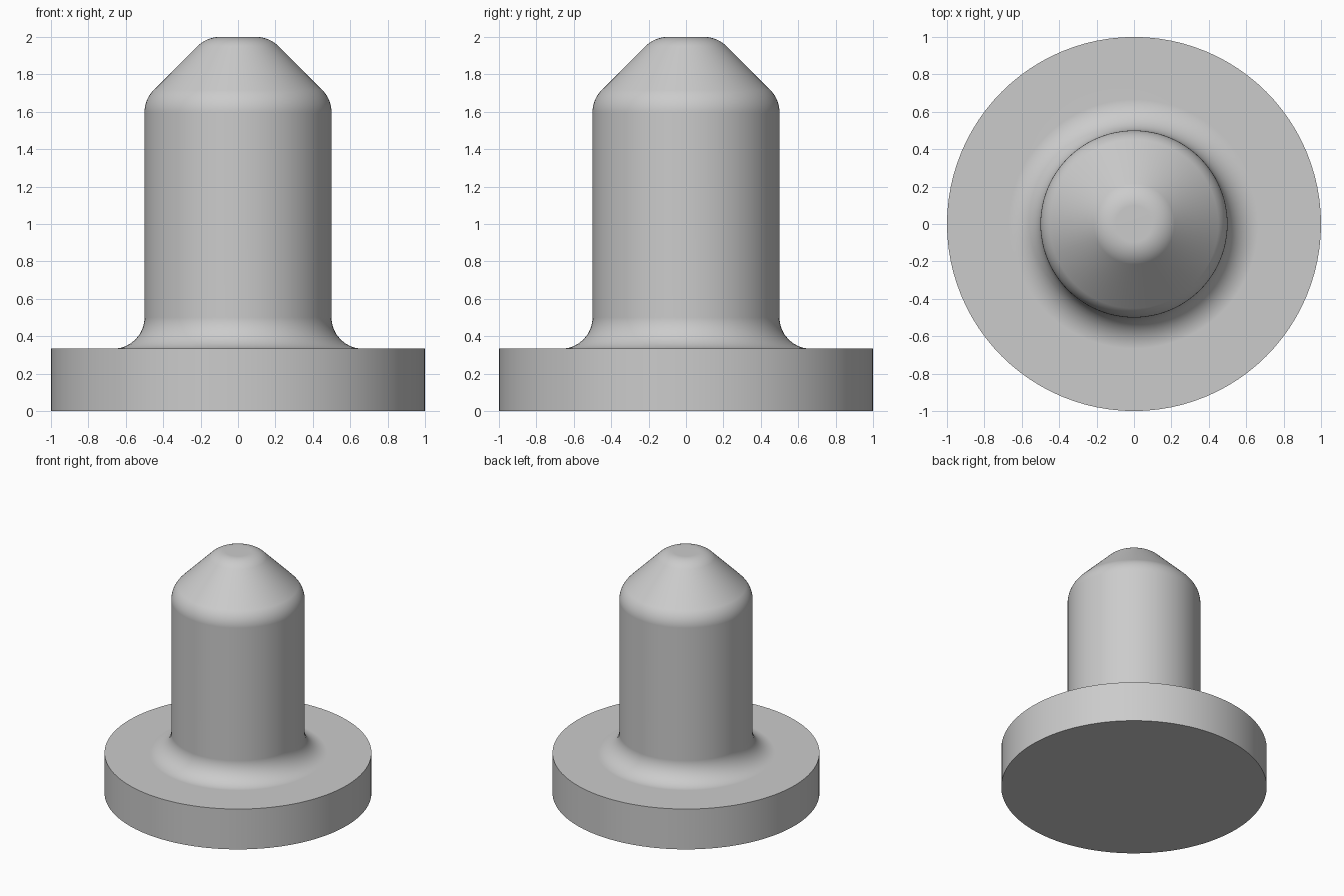
import bpy, bmesh, math
from mathutils import Vector

cube = bpy.data.objects.get("Cube")
if cube:
    bpy.data.objects.remove(cube, do_unlink=True)

SEGMENTS = 96
FILLET = 1 / 6


def rounded(before, corner, after, radius, steps=10):
    """Points of an arc that rounds off a profile corner."""
    corner = Vector(corner)
    a = (Vector(before) - corner).normalized()
    b = (Vector(after) - corner).normalized()
    half = math.acos(a.dot(b)) / 2
    centre = corner + (a + b).normalized() * radius / math.sin(half)
    start = corner + a * radius / math.tan(half) - centre
    end = corner + b * radius / math.tan(half) - centre
    return [centre + start.lerp(end, i / steps).normalized() * radius
            for i in range(steps + 1)]


# Material
grey = bpy.data.materials.new("plain grey")
grey.use_nodes = True
colour = (0.6, 0.6, 0.6, 1)
grey.diffuse_color = colour
grey.node_tree.nodes["Principled BSDF"].inputs["Base Color"].default_value = colour

# Profile corners as (radius, height), from the bottom centre to the top centre
corners = [(0, 0), (1, 0), (1, 1 / 3), (0.5, 1 / 3), (0.5, 5 / 3), (1 / 6, 2), (0, 2)]
profile = []
for i, corner in enumerate(corners):
    if 3 <= i <= 5:
        profile += rounded(corners[i - 1], corner, corners[i + 1], FILLET)
    else:
        profile.append(Vector(corner))

# Flanged pin: the profile turned about the vertical axis
bm = bmesh.new()
verts = [bm.verts.new((p.x, 0, p.y)) for p in profile]
edges = [bm.edges.new(pair) for pair in zip(verts, verts[1:])]
bmesh.ops.spin(bm, geom=verts + edges, cent=(0, 0, 0), axis=(0, 0, 1),
               angle=math.tau, steps=SEGMENTS)
bmesh.ops.remove_doubles(bm, verts=bm.verts, dist=0.0001)
bmesh.ops.recalc_face_normals(bm, faces=bm.faces)
mesh = bpy.data.meshes.new("flanged_pin")
bm.to_mesh(mesh)
bm.free()
mesh.materials.append(grey)
pin = bpy.data.objects.new("flanged_pin", mesh)
bpy.context.collection.objects.link(pin)

# Smooth curves, crisp flange rims
bpy.ops.object.select_all(action="DESELECT")
pin.select_set(True)
bpy.context.view_layer.objects.active = pin
bpy.ops.object.shade_smooth_by_angle(angle=math.radians(30))
weighted = pin.modifiers.new("even_shading", "WEIGHTED_NORMAL")
weighted.keep_sharp = True
